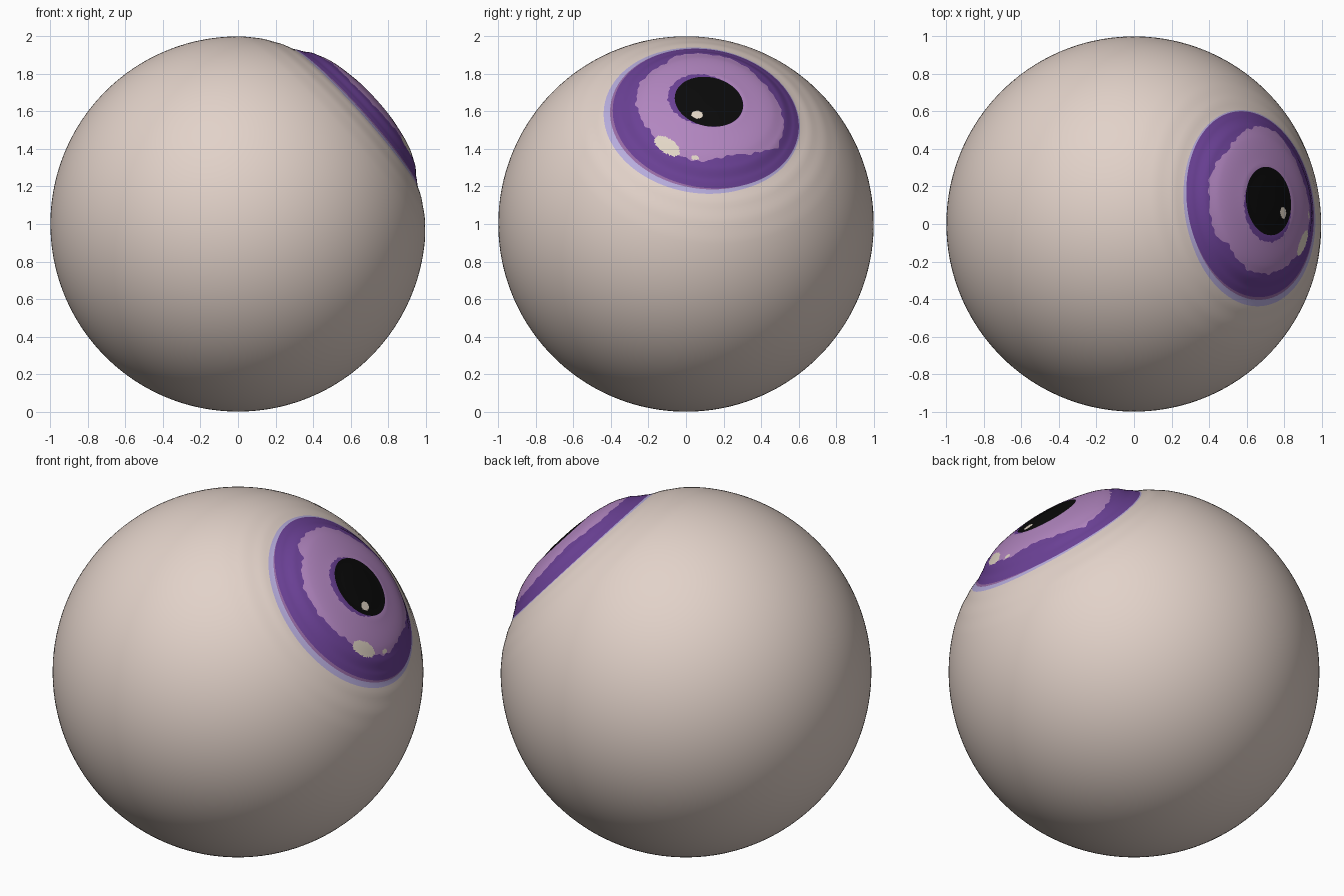
import bpy, bmesh, math
from mathutils import Vector

if "Cube" in bpy.data.objects:
    bpy.data.objects.remove(bpy.data.objects["Cube"])

SEG = 288

# gaze frame: n = gaze axis, e1 = toward +y, e2 = upward
n = Vector((0.734, 0.125, 0.667)).normalized()
e2 = (Vector((0, 0, 1)) - n * n.z).normalized()
e1 = e2.cross(n)


def lin(c):
    c /= 255
    return c / 12.92 if c <= 0.04045 else ((c + 0.055) / 1.055) ** 2.4


def material(name, rgb):
    m = bpy.data.materials.new(name)
    m.diffuse_color = (*[lin(c) for c in rgb], 1)
    m.use_nodes = True
    m.node_tree.nodes["Principled BSDF"].inputs["Base Color"].default_value = m.diffuse_color
    return m


def interp(table, x, smooth=False):
    for (a, p), (b, q) in zip(table, table[1:]):
        if x <= b:
            t = (x - a) / (b - a)
            if smooth:
                t = t * t * (3 - 2 * t)
            return p + (q - p) * t
    return table[-1][1]


# distance from the eye centre by angle off the gaze axis (cornea bulge, sunken rim)
PROFILE = [(0, .985), (8, .988), (12, .995), (20, 1.0), (24, .996),
           (28.3, .983), (31, .979), (36, .989), (42, .997), (48, 1.0), (180, 1.0)]
# outer edge of the lilac iris by direction around the axis
LILAC = [(-180, .38), (-156, .37), (-125, .38), (-108, .39), (-77, .35), (-54, .385),
         (-35, .435), (-10, .41), (8, .385), (32, .36), (63, .40), (86, .40),
         (107, .41), (122, .37), (151, .39), (180, .38)]


def wobble(p):
    return (math.sin(17 * p) + math.sin(29 * p + 1) + math.sin(43 * p + 2)) / 3


def borders(p):
    """Angles off the axis where the colour changes, for direction p."""
    pupil = .180 + .004 * math.cos(2 * p + 1)
    inner = pupil + .001 + max(0, .036 * math.cos(p - 2.7) + .006 * wobble(p))
    lilac = interp(LILAC, math.degrees(p)) + .009 * wobble(p)
    dark = .500
    line = dark + .0005 + .014 * max(0, -math.cos(p - .3))
    rim = line + .006 + .012 * (1 - math.cos(p - .15))
    ang = [math.degrees(math.asin(r / s)) for r, s in
           ((pupil, .99), (inner, .99), (lilac, .997), (dark, .98), (line, .98), (rim, .98))]
    return [0] + ang + [48, 180]


# rings per colour band and material of each band
BANDS = [(24, 0), (3, 1), (36, 2), (16, 1), (2, 3), (4, 4), (14, 5), (66, 5)]
# glints: u, v, half length, half width, tilt
GLINTS = [(-.075, -.096, .030, .026, 0), (-.25, -.27, .082, .036, -math.pi / 4),
          (-.11, -.355, .022, .011, -.2)]


def in_glint(d):
    for u, v, a, b, t in GLINTS:
        x, y = d.dot(e1) - u, d.dot(e2) - v
        s, w = x * math.cos(t) + y * math.sin(t), y * math.cos(t) - x * math.sin(t)
        if (s / a) ** 2 + (w / b) ** 2 < 1:
            return True
    return False


def point(deg, p):
    t = math.radians(deg)
    r = interp(PROFILE, deg, True)
    return r * (n * math.cos(t) + (e1 * math.cos(p) + e2 * math.sin(p)) * math.sin(t))


# eyeball: rings around the gaze axis that follow the colour borders
bm = bmesh.new()
phis = [-math.pi + 2 * math.pi * i / SEG for i in range(SEG)]
edges = [borders(p) for p in phis]
front = bm.verts.new(point(0, 0))
back = bm.verts.new(point(180, 0))
rings, mats = [], []
for k, (count, mat) in enumerate(BANDS):
    for j in range(1, count + 1):
        mats.append(mat)
        if k == len(BANDS) - 1 and j == count:
            break
        f = j / count
        rings.append([bm.verts.new(point(b[k] + (b[k + 1] - b[k]) * f, p))
                      for b, p in zip(edges, phis)])


def add(verts, mat):
    f = bm.faces.new(verts)
    f.smooth = True
    c = f.calc_center_median()
    f.material_index = 6 if mat < 3 and in_glint(c) else mat


for i in range(SEG):
    k = (i + 1) % SEG
    add((front, rings[0][i], rings[0][k]), mats[0])
    for a, b, m in zip(rings, rings[1:], mats[1:]):
        add((a[i], b[i], b[k], a[k]), m)
    add((rings[-1][i], back, rings[-1][k]), mats[-1])
bm.normal_update()

mesh = bpy.data.meshes.new("eyeball")
bm.to_mesh(mesh)
bm.free()
for name, rgb in (("pupil black", (10, 10, 10)), ("dark purple", (107, 65, 150)),
                  ("lilac", (178, 134, 192)), ("mauve line", (152, 108, 165)),
                  ("pale lavender", (182, 172, 220)), ("eye white", (226, 210, 201)),
                  ("glint cream", (226, 214, 198))):
    mesh.materials.append(material(name, rgb))
eye = bpy.data.objects.new("eyeball", mesh)
eye.location = (0, 0, 1)
bpy.context.collection.objects.link(eye)
